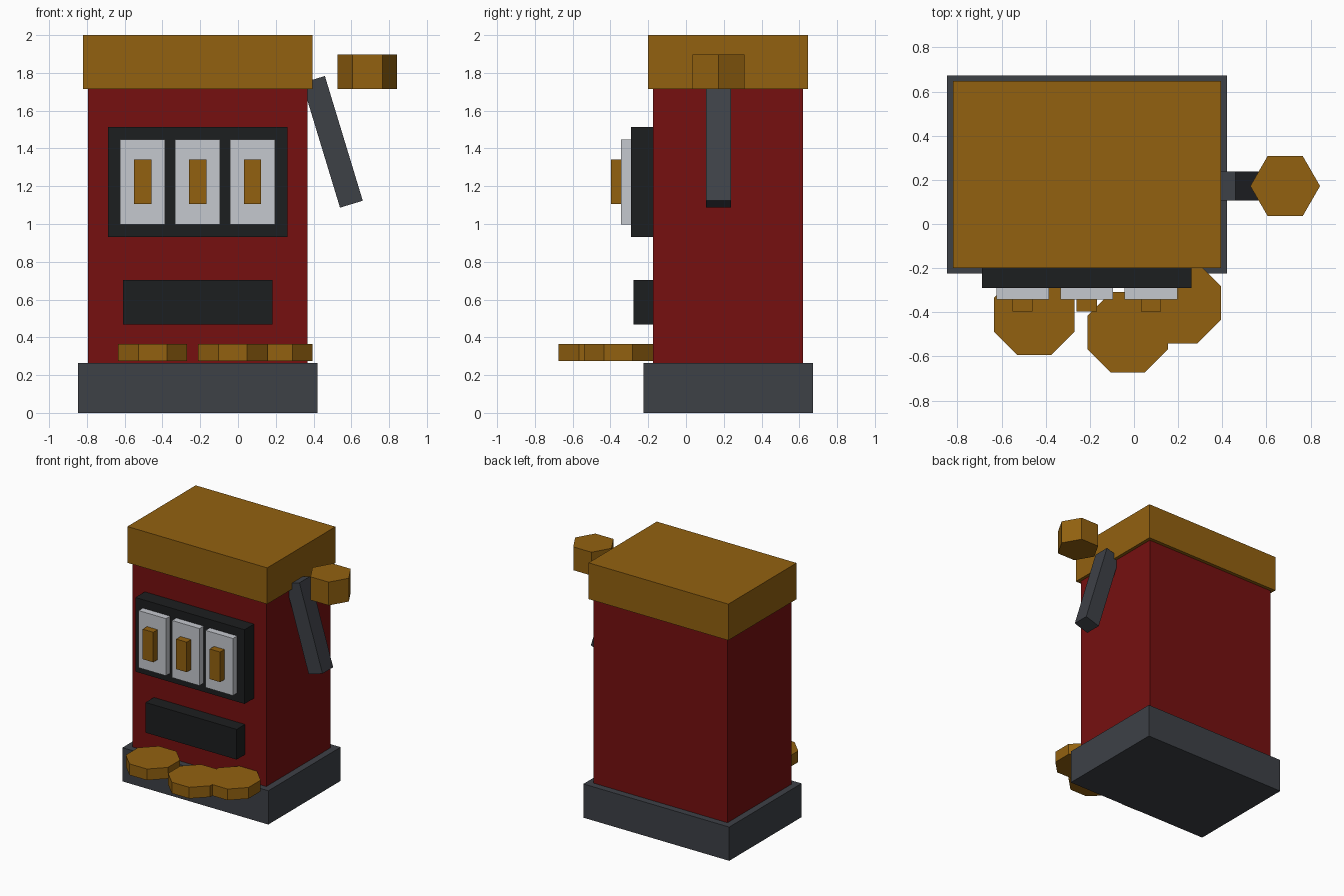
import bpy
from math import pi, cos, radians

if "Cube" in bpy.data.objects:
    bpy.data.objects.remove(bpy.data.objects["Cube"])


def material(name, rgb):
    m = bpy.data.materials.new(name)
    m.diffuse_color = (*rgb, 1)
    m.use_nodes = True
    m.node_tree.nodes["Principled BSDF"].inputs["Base Color"].default_value = m.diffuse_color
    return m


RED = material("red", (0.18, 0.005, 0.005))
GOLD = material("gold", (0.29, 0.12, 0.005))
STEEL = material("steel", (0.047, 0.052, 0.062))
BLACK = material("black", (0.012, 0.013, 0.014))
WHITE = material("white", (0.56, 0.58, 0.62))


def finish(name, mat):
    o = bpy.context.object
    o.name = name
    o.data.materials.append(mat)
    return o


def box(name, mat, x, y, z):
    """Box from (min, max) ranges on each axis."""
    bpy.ops.mesh.primitive_cube_add(size=1, location=[sum(r) / 2 for r in (x, y, z)])
    o = finish(name, mat)
    o.scale = [r[1] - r[0] for r in (x, y, z)]
    return o


def prism(name, mat, sides, radius, x, y, z, turn):
    """Upright polygonal disc with z range."""
    bpy.ops.mesh.primitive_cylinder_add(vertices=sides, radius=radius, depth=z[1] - z[0],
                                        location=(x, y, sum(z) / 2), rotation=(0, 0, turn))
    return finish(name, mat)


# Cabinet
box("base", STEEL, (-0.847, 0.421), (-0.225, 0.673), (0, 0.265))
box("cabinet", RED, (-0.795, 0.368), (-0.174, 0.62), (0.265, 1.715))
box("top_cap", GOLD, (-0.821, 0.394), (-0.2, 0.647), (1.715, 2.0))

# Reel window with three reels and symbols
box("reel_frame", BLACK, (-0.688, 0.261), (-0.291, -0.174), (0.93, 1.513))
for i in range(3):
    cx = -0.505 + 0.291 * i
    box(f"reel_{i + 1}", WHITE, (cx - 0.119, cx + 0.119), (-0.343, -0.291), (0.998, 1.447))
    box(f"symbol_{i + 1}", GOLD, (cx - 0.046, cx + 0.046), (-0.397, -0.343), (1.105, 1.341))

# Payout tray and octagonal coins
box("payout_tray", BLACK, (-0.609, 0.183), (-0.278, -0.174), (0.467, 0.704))
for i, (x, y) in enumerate([(-0.452, -0.411), (-0.028, -0.491), (0.212, -0.358)]):
    prism(f"coin_{i + 1}", GOLD, 8, 0.183 / cos(pi / 8), x, y, (0.276, 0.364), pi / 8)

# Tilted lever with hexagonal knob
lever = box("lever", STEEL, (0.437, 0.563), (0.106, 0.238), (1.09, 1.78))
lever.rotation_euler.y = -radians(16.9)
prism("lever_knob", GOLD, 6, 0.158, 0.685, 0.172, (1.714, 1.897), pi / 6)
